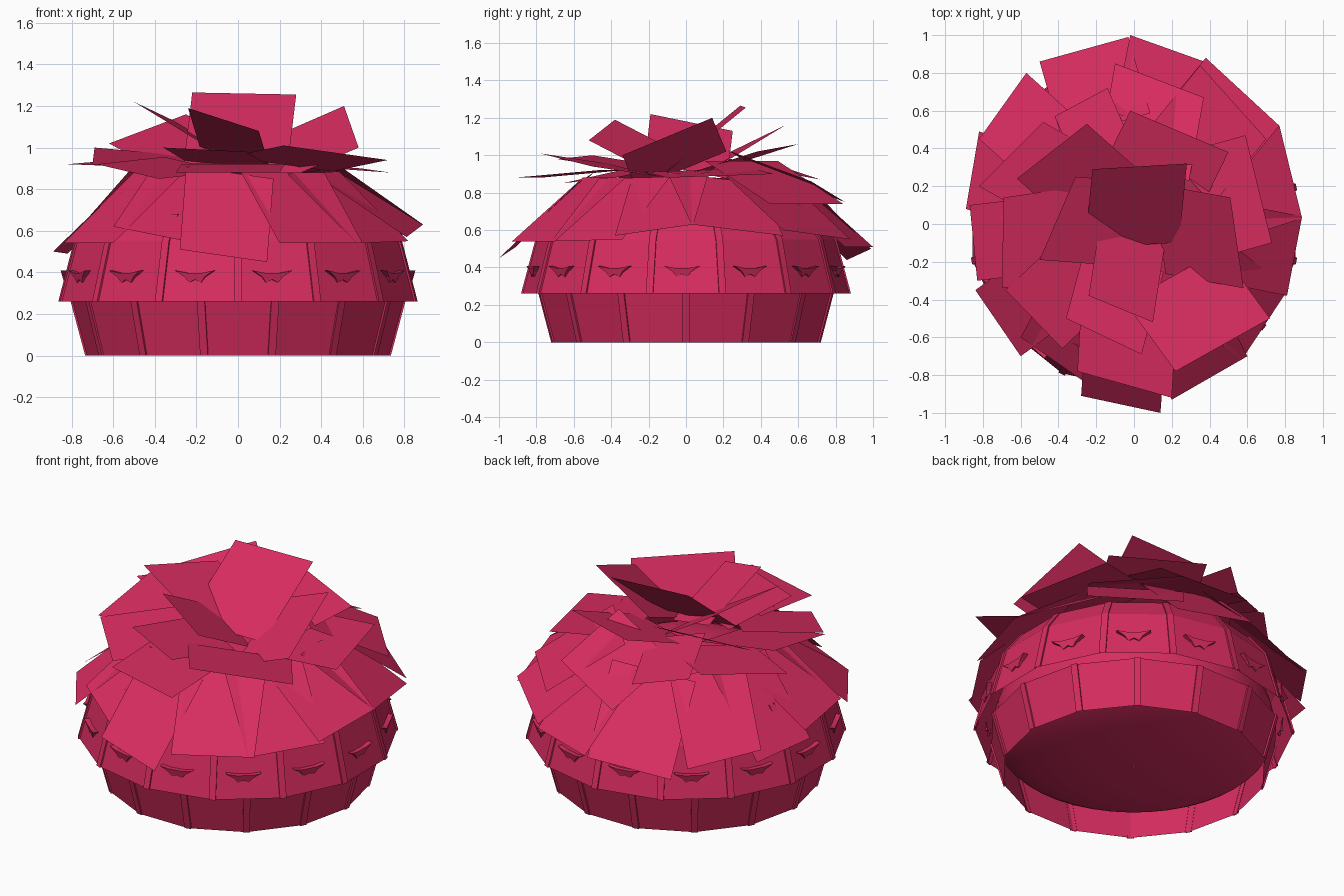
import bpy, math
from mathutils import Vector

if "Cube" in bpy.data.objects:
    bpy.data.objects.remove(bpy.data.objects["Cube"])

SIDES = 14
STEP = 2 * math.pi / SIDES

mat = bpy.data.materials.new("crimson")
mat.diffuse_color = (0.68, 0.025, 0.115, 1)
mat.use_nodes = True
mat.node_tree.nodes["Principled BSDF"].inputs["Base Color"].default_value = mat.diffuse_color


def make(name, verts, faces, smooth=False):
    me = bpy.data.meshes.new(name)
    me.from_pydata([tuple(v) for v in verts], [], faces)
    me.materials.append(mat)
    for p in me.polygons:
        p.use_smooth = smooth
    ob = bpy.data.objects.new(name, me)
    bpy.context.collection.objects.link(ob)
    return ob


def lathe(name, profile, sides, phase, smooth=False):
    """Open shell of revolution from (radius, z) points."""
    verts = [(r * math.cos(phase + 2 * math.pi * i / sides),
              r * math.sin(phase + 2 * math.pi * i / sides), z)
             for r, z in profile for i in range(sides)]
    faces = [(k * sides + i, k * sides + (i + 1) % sides,
              (k + 1) * sides + (i + 1) % sides, (k + 1) * sides + i)
             for k in range(len(profile) - 1) for i in range(sides)]
    return make(name, verts, faces, smooth)


def ribs(name, profile, phase, half=0.019, out=0.005):
    """Thin flat strips running up every corner of a shell."""
    verts, faces = [], []
    for i in range(SIDES):
        a = phase + i * STEP
        rad = Vector((math.cos(a), math.sin(a), 0))
        tan = Vector((-math.sin(a), math.cos(a), 0))
        b, n = len(verts), len(profile)
        for r, z in profile:
            for s, d in ((-1, -0.006), (-1, out), (1, out), (1, -0.006)):
                verts.append(rad * (r + d) + tan * s * half + Vector((0, 0, z)))
        for k in range(n - 1):
            for j in range(3):
                faces.append((b + 4 * k + j, b + 4 * k + j + 1,
                              b + 4 * k + 5 + j, b + 4 * k + 4 + j))
    return make(name, verts, faces)


def leaves(name, rows, z_in, run):
    """Flat four-cornered leaves, given by their two outer corners."""
    verts, faces = [], []
    for row in rows:
        p, q = Vector(row[:3]), Vector(row[3:])
        mid = (p + q) / 2
        inward = -Vector((mid.x, mid.y, 0)).normalized() * run
        inward.z = z_in - mid.z
        b = len(verts)
        verts += [p, q, q + inward, p + inward]
        faces.append((b, b + 1, b + 2, b + 3))
    return make(name, verts, faces)


# lower wall: a corner lies on the x axis, a flat side faces front
lower = [(0.73, 0.0), (0.80, 0.26)]
lathe("lower_wall", lower, SIDES, 0)
ribs("lower_wall_ribs", lower, 0)

# overhanging upper wall, turned by half a side
upper = [(0.877, 0.26), (0.80, 0.55), (0.70, 0.68)]
lathe("upper_wall", upper, SIDES, STEP / 2)
ribs("upper_wall_ribs", upper, STEP / 2)

# smooth rounded core: bulging underside and domed top
arc = [math.radians(89.5) * k / 10 for k in range(11)]
core = [(0.755 * math.cos(t), 0.21 - 0.18 * math.sin(t)) for t in reversed(arc)]
core += [(0.775 * math.cos(t), 0.27 + 0.57 * math.sin(t)) for t in arc]
lathe("rounded_core", core, 42, 0, True)

# small winged flaps, one on each upper panel
flap = [(-0.095, 0.408), (-0.04, 0.398), (0.04, 0.398), (0.095, 0.408), (0.05, 0.378),
        (0.03, 0.35), (0.0, 0.365), (-0.03, 0.35), (-0.05, 0.378)]
fv, ff = [], []
for i in range(SIDES):
    a = i * STEP - math.radians(1.5)
    rad = Vector((math.cos(a), math.sin(a), 0))
    tan = Vector((-math.sin(a), math.cos(a), 0))
    b, n = len(fv), len(flap)
    for x, z in flap:
        fv.append(rad * (0.836 + (z - 0.35) * 0.25) + tan * x + Vector((0, 0, z)))
    for x, z in flap:
        fv.append(rad * 0.82 + tan * x + Vector((0, 0, z)))
    ff.append(tuple(range(b + n - 1, b - 1, -1)))
    ff += [(b + k, b + (k + 1) % n, b + n + (k + 1) % n, b + n + k) for k in range(n)]
make("panel_flaps", fv, ff)

# lowest, drooping ring of leaves
leaves("drooping_leaves", [
    (-.28, -.91, .51, .14, -1.0, .45),
    (.20, -.93, .54, .60, -.70, .54),
    (.57, -.72, .54, .82, -.34, .55),
    (.81, -.38, .57, .89, .04, .63),
    (.89, .03, .63, .77, .52, .57),
    (.77, .52, .60, .38, .88, .55),
    (.40, .85, .51, -.02, 1.0, .51),
    (-.03, .99, .50, -.50, .86, .44),
    (-.57, .80, .50, -.82, .45, .55),
    (-.82, .49, .49, -.89, .08, .50),
    (-.87, .10, .55, -.83, -.30, .58),
    (-.84, -.35, .54, -.60, -.70, .54),
    (-.60, -.60, .62, -.20, -.88, .54)], 0.88, 0.42)

# nearly level middle leaves at the front and sides
leaves("middle_leaves", [
    (-.30, -.78, .88, .20, -.92, .88),
    (.22, -.78, 1.01, .72, -.50, .94),
    (-.36, -.50, 1.0, .04, -.69, .98),
    (-.68, -.35, .92, -.38, -.66, .85),
    (-.69, .14, 1.0, -.70, -.34, .92),
    (.73, -.10, .88, .59, .47, .90),
    (-.82, .20, .92, -.48, .54, .95)], 0.92, 0.45)

# sloping middle leaves at the back
leaves("back_leaves", [
    (.37, .67, .86, -.10, .85, .75),
    (-.14, .72, .87, -.42, .57, .92),
    (.70, .45, .74, .35, .84, .74)], 0.97, 0.45)

# upturned crown leaves
leaves("crown_leaves", [
    (.28, .32, 1.255, -.22, .29, 1.265),
    (.58, -.34, 1.0, .51, .14, 1.2),
    (-.31, .25, 1.13, -.50, -.19, 1.22),
    (-.24, -.38, 1.19, .10, -.52, 1.08),
    (.50, .38, 1.02, -.02, .60, 1.06),
    (-.25, .53, 1.16, -.62, .24, 1.02)], 0.92, 0.42)
